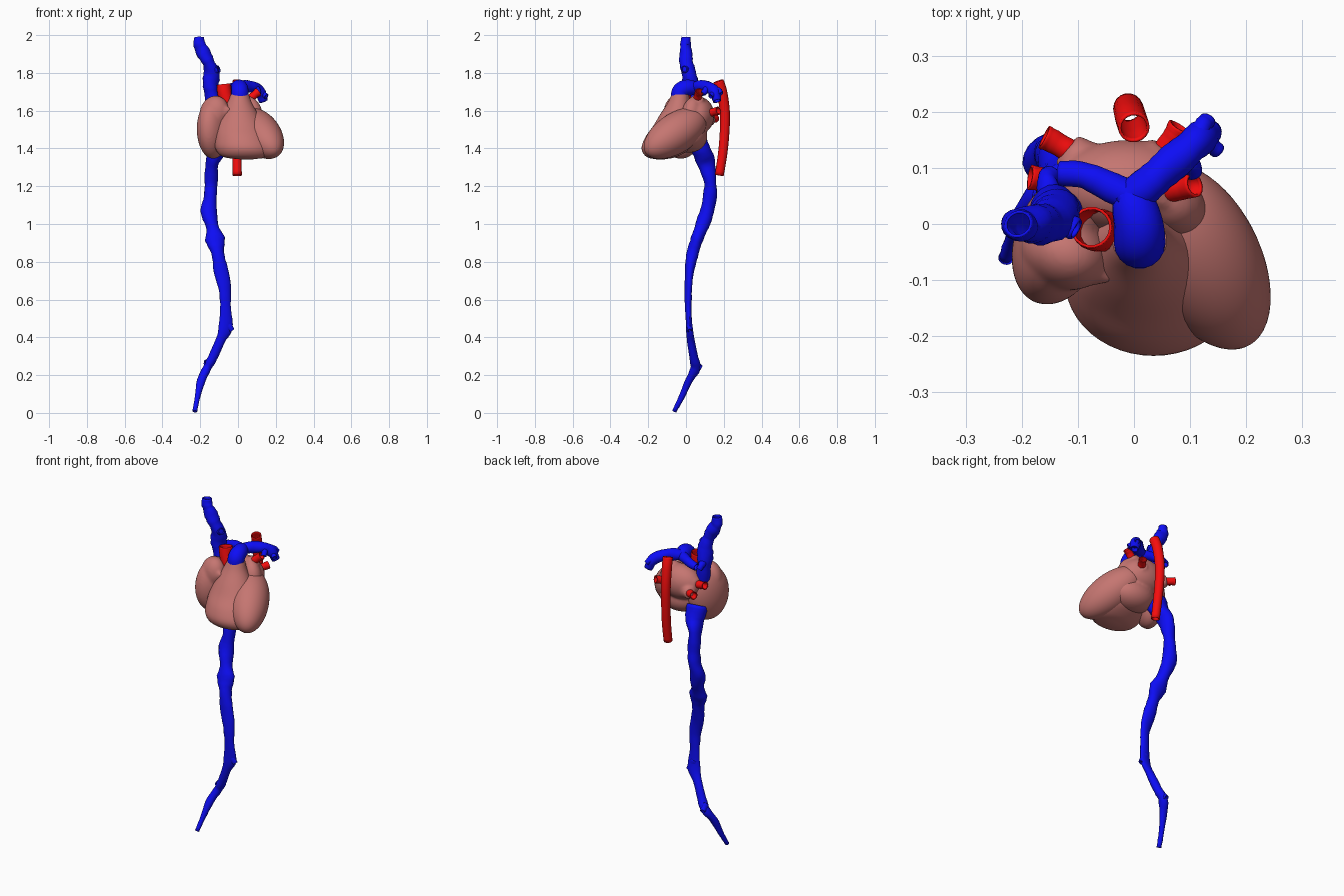
import bpy, bmesh, math, random
from mathutils import Vector, Matrix

if "Cube" in bpy.data.objects:
    bpy.data.objects.remove(bpy.data.objects["Cube"])

random.seed(4)


def material(name, rgb):
    m = bpy.data.materials.new(name)
    m.diffuse_color = (*rgb, 1)
    m.use_nodes = True
    m.node_tree.nodes["Principled BSDF"].inputs["Base Color"].default_value = m.diffuse_color
    return m


MUSCLE = material("muscle", (0.56, 0.18, 0.165))
RED = material("artery_red", (0.92, 0.004, 0.004))
BLUE = material("vein_blue", (0.004, 0.004, 0.92))


def select(obs):
    bpy.ops.object.select_all(action='DESELECT')
    for o in obs:
        o.select_set(True)
    bpy.context.view_layer.objects.active = obs[0]


def finish(name, bm, mat, wall=0):
    bmesh.ops.recalc_face_normals(bm, faces=bm.faces)
    me = bpy.data.meshes.new(name)
    bm.to_mesh(me)
    bm.free()
    me.materials.append(mat)
    ob = bpy.data.objects.new(name, me)
    bpy.context.collection.objects.link(ob)
    select([ob])
    bpy.ops.object.shade_smooth_by_angle(angle=math.radians(40))
    if wall:
        s = ob.modifiers.new("wall", 'SOLIDIFY')
        s.thickness, s.offset = wall, -1
    return ob


def blend(obs, iterations):
    """Fuse overlapping closed pieces into one smooth chamber."""
    select(obs)
    bpy.ops.object.join()
    r = obs[0].modifiers.new("fuse", 'REMESH')
    r.mode, r.voxel_size, r.use_smooth_shade = 'VOXEL', 0.006, True
    s = obs[0].modifiers.new("soften", 'SMOOTH')
    s.factor, s.iterations = 0.5, iterations


def spline(pts, steps):
    """Catmull-Rom through tuples of any length."""
    p = [Vector(q) for q in pts]
    p = [2 * p[0] - p[1]] + p + [2 * p[-1] - p[-2]]
    out = []
    for i in range(1, len(p) - 2):
        a, b, c, d = p[i - 1:i + 3]
        for k in range(steps):
            t = k / steps
            out.append(0.5 * (2 * b + (c - a) * t + (2 * a - 5 * b + 4 * c - d) * t * t
                              + (3 * b - a - 3 * c + d) * t ** 3))
    return out + [p[-2]]


def skin(bm, rings, caps=False):
    for a, b in zip(rings, rings[1:]):
        for i in range(len(a)):
            j = (i + 1) % len(a)
            bm.faces.new((a[i], a[j], b[j], b[i]))
    if caps:
        bm.faces.new(rings[0])
        bm.faces.new(rings[-1])


def tube(name, pts, mat, rough=0, wall=0.005, steps=6, n=18):
    """Vessel through (x, y, z, r) or (x, y, z, r_side, r_depth); wall=0 gives a capped solid."""
    pts = spline([tuple(p) + (p[3],) if len(p) == 4 else p for p in pts], steps)
    cs = [Vector(p[:3]) for p in pts]
    u = None
    bm = bmesh.new()
    rings = []
    for i, c in enumerate(cs):
        t = (cs[min(i + 1, len(cs) - 1)] - cs[max(i - 1, 0)]).normalized()
        if u is None:
            u = Vector((1, 0, 0)) if abs(t.x) < 0.8 else Vector((0, 0, 1))
        u = (u - t * u.dot(t)).normalized()
        v = t.cross(u)
        swell = 1 + random.uniform(-rough, rough)
        ring = []
        for k in range(n):
            a = math.tau * k / n
            f = swell * (1 + rough * math.sin(2 * a + i * 0.7))
            ring.append(bm.verts.new(c + f * (u * math.cos(a) * pts[i][3] + v * math.sin(a) * pts[i][4])))
        rings.append(ring)
    skin(bm, rings, caps=not wall)
    return finish(name, bm, mat, wall)


def lobe(name, centre, radii, axis=(0, 0, 1), egg=0.0):
    """Ellipsoid with its long z radius along axis; egg narrows the far end."""
    bm = bmesh.new()
    bmesh.ops.create_uvsphere(bm, u_segments=48, v_segments=28, radius=1)
    for v in bm.verts:
        f = 1 - egg * v.co.z
        v.co = Vector((v.co.x * radii[0] * f, v.co.y * radii[1] * f, v.co.z * radii[2]))
    rot = Vector(axis).to_track_quat('Z', 'Y').to_matrix().to_4x4()
    bmesh.ops.transform(bm, matrix=Matrix.Translation(centre) @ rot, verts=bm.verts)
    return finish(name, bm, MUSCLE)


# Right ventricle: stacked ellipses (x, y, z, rx, ry) rising to the outflow
bm = bmesh.new()
rings = []
for x, y, z, rx, ry in spline([(.045, -.135, 1.342, .03, .02), (.04, -.13, 1.356, .12, .08),
                               (.035, -.105, 1.40, .155, .13), (.025, -.085, 1.46, .147, .13),
                               (.015, -.068, 1.52, .128, .105), (.01, -.052, 1.58, .098, .085),
                               (.008, -.038, 1.64, .066, .06), (.01, -.03, 1.685, .048, .046)], 5):
    rings.append([bm.verts.new((x + rx * math.cos(math.tau * k / 48), y + ry * math.sin(math.tau * k / 48), z))
                  for k in range(48)])
skin(bm, rings, caps=True)
finish("right_ventricle", bm, MUSCLE)

# Left ventricle and right atrium with its pointed auricle
lobe("left_ventricle", (.118, -.058, 1.478), (.106, .106, .2), (.16, -.29, -.19), 0.04)
blend([lobe("right_atrium", (-.13, -.025, 1.505), (.081, .124, .16), (.02, .05, 1)),
       lobe("right_auricle", (-.125, -.05, 1.585), (.066, .08, .095), (.25, -.1, 1)),
       lobe("auricle_tip", (-.09, -.075, 1.59), (.035, .05, .06), (1, -.5, .4), 0.5)], 14)

# Pulmonary veins: muscle sleeve from the left atrium, then a red stub
sleeves = []
for name, a, b, c in [
        ("left_upper", (.03, .06, 1.62), (.07, .06, 1.67), (.108, .07, 1.70)),
        ("left_lower", (.03, .09, 1.58), (.058, .135, 1.59), (.082, .172, 1.60)),
        ("right_upper", (-.08, .06, 1.58), (-.135, .075, 1.59), (-.185, .083, 1.60)),
        ("right_lower", (-.07, .09, 1.55), (-.12, .135, 1.555), (-.16, .155, 1.56))]:
    A, B, C = map(Vector, (a, b, c))
    sleeves.append(tube(name + "_sleeve", [(*A, .06), (*((A + B) / 2), .043), (*B, .032)], MUSCLE, wall=0))
    tube(name + "_pulmonary_vein", [(*(B + (A - B) * .15), .022), (*((B + C) / 2), .021), (*C, .023)], RED, 0.02)

# Left atrium, fused with the sleeves and the back of the heart
blend([lobe("left_atrium", (-.01, .065, 1.575), (.13, .085, .10)),
       lobe("left_auricle", (.075, .03, 1.59), (.05, .055, .085), (-.3, .2, 1)),
       lobe("heart_base", (.02, .0, 1.475), (.14, .115, .095), (0, .35, 1))] + sleeves, 16)

# Aorta: cut ascending stub and the descending length behind
tube("ascending_aorta", [(-.03, -.01, 1.54, .036), (-.05, -.012, 1.62, .038),
                         (-.07, -.01, 1.69, .038), (-.076, -.006, 1.738, .037)], RED)
tube("descending_aorta", [(0, .172, 1.757, .028), (-.006, .19, 1.70, .028), (-.01, .205, 1.60, .027),
                          (-.01, .205, 1.50, .026), (-.006, .195, 1.38, .025), (-.004, .176, 1.257, .024)], RED)

# Pulmonary trunk and its branches
tube("pulmonary_trunk", [(.01, -.034, 1.66, .046), (.01, -.03, 1.70, .046), (.008, .0, 1.72, .044),
                         (-.002, .04, 1.72, .038), (-.01, .07, 1.715, .02)], BLUE)
tube("left_pulmonary_artery", [(-.02, .035, 1.72, .028), (.03, .075, 1.728, .032), (.075, .115, 1.725, .031),
                               (.115, .15, 1.70, .031), (.135, .165, 1.65, .022)], BLUE, 0.04)
tube("right_pulmonary_artery", [(.015, .04, 1.72, .03), (-.04, .065, 1.718, .027), (-.09, .087, 1.71, .024),
                                (-.132, .09, 1.70, .022)], BLUE, 0.02)
for name, pts in {
        "upper": [(.10, .14, 1.71, .02), (.12, .17, 1.705, .018), (.132, .187, 1.69, .014)],
        "outer": [(.105, .145, 1.70, .02), (.13, .145, 1.69, .017), (.15, .13, 1.675, .014)],
        "inner": [(.085, .125, 1.72, .02), (.1, .11, 1.712, .018), (.106, .09, 1.69, .015)]}.items():
    tube("left_lung_branch_" + name, pts, BLUE, 0.05)

# Superior vena cava with short side stubs
tube("superior_vena_cava", [(-.12, .02, 1.56, .042), (-.135, .025, 1.65, .04), (-.145, .025, 1.73, .042),
                            (-.14, .015, 1.80, .04), (-.158, .0, 1.86, .034), (-.185, .0, 1.91, .036),
                            (-.204, -.002, 1.95, .034, .026), (-.206, .0, 1.99, .022, .024)], BLUE, 0.07, steps=4)
tube("azygos_stub", [(-.15, .05, 1.72, .02), (-.155, .075, 1.71, .018), (-.15, .09, 1.69, .016)], BLUE, 0.05)
tube("brachiocephalic_stub", [(-.14, .01, 1.80, .028), (-.118, -.002, 1.815, .022), (-.102, -.01, 1.82, .019)],
     BLUE, 0.05)

# Inferior vena cava running down to the leg vein
tube("inferior_vena_cava", [(-.11, .05, 1.45, .06), (-.118, .085, 1.38, .052), (-.138, .108, 1.32, .034, .046),
                            (-.142, .128, 1.22, .034), (-.147, .126, 1.14, .034), (-.155, .112, 1.07, .043, .04),
                            (-.137, .085, .99, .034, .034), (-.122, .058, .92, .05, .034),
                            (-.108, .036, .85, .034, .03), (-.092, .02, .76, .04, .026),
                            (-.07, .012, .66, .034, .02), (-.066, .012, .55, .029, .016),
                            (-.066, .018, .45, .035, .017), (-.095, .026, .38, .026, .019),
                            (-.135, .042, .29, .024, .025), (-.165, .05, .235, .024, .026),
                            (-.195, .015, .17, .021, .02), (-.215, -.025, .08, .015, .015),
                            (-.229, -.062, .008, .012, .012)], BLUE, 0.055, steps=4)
tube("iliac_stub", [(-.066, .018, .50, .026, .015), (-.05, .018, .46, .022, .014), (-.032, .02, .435, .014, .012)],
     BLUE, 0.04)
tube("leg_vein_stub", [(-.16, .045, .27, .02), (-.162, .06, .25, .019), (-.166, .08, .238, .014)], BLUE, 0.04)
